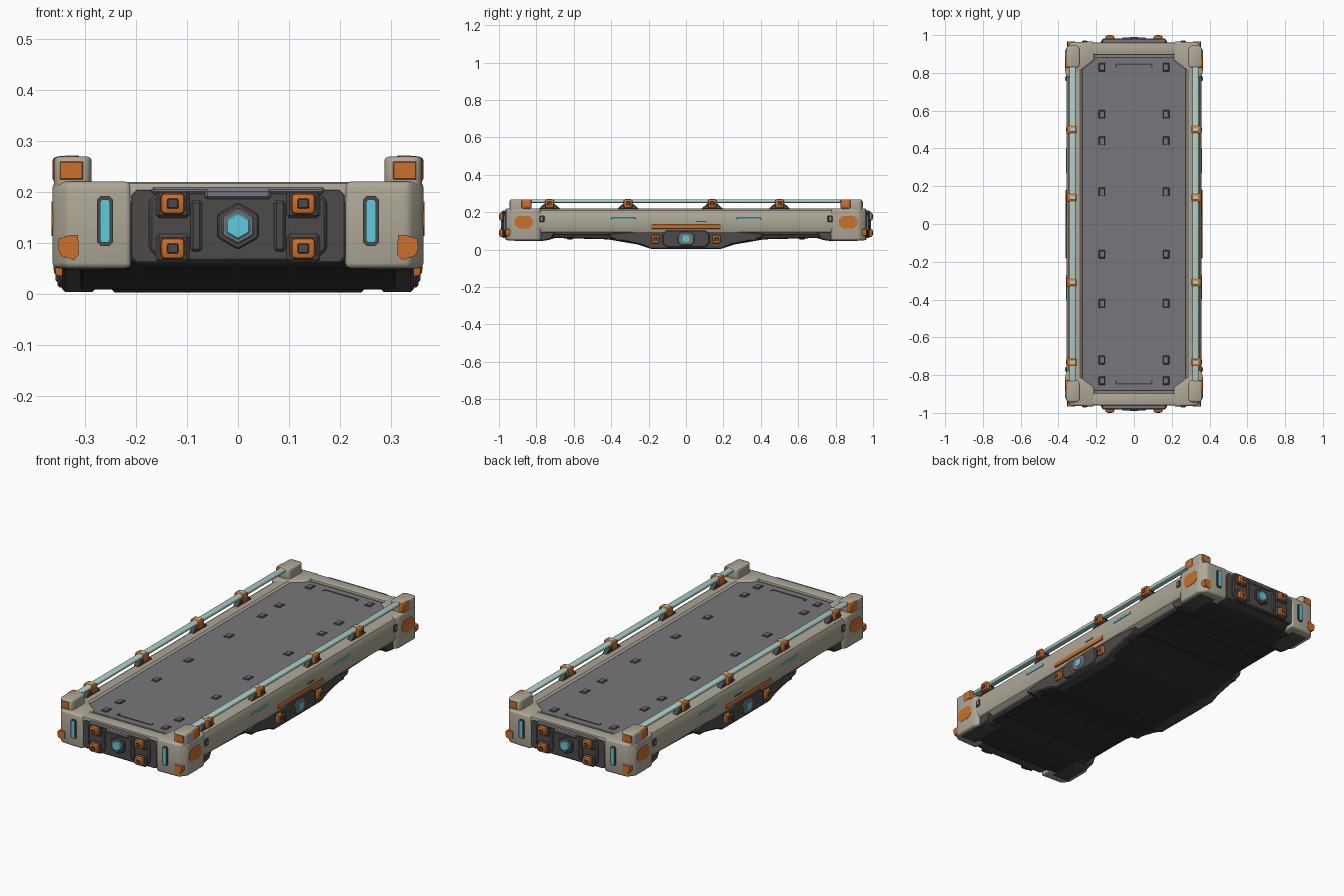
import bpy, bmesh, math
from mathutils import Vector


def material(name, r, g, b):
    m = bpy.data.materials.new(name)
    m.diffuse_color = (r, g, b, 1)
    return m


BEIGE = material("warm beige", 0.42, 0.39, 0.31)
GREY = material("deck grey", 0.185, 0.185, 0.20)
DARK = material("dark frame grey", 0.075, 0.07, 0.068)
BLACK = material("belly black", 0.03, 0.03, 0.03)
ORANGE = material("orange", 0.60, 0.16, 0.025)
PALE = material("pale aqua", 0.42, 0.62, 0.57)
CYAN = material("bright cyan", 0.12, 0.58, 0.72)


def finish(name, bm, mat, bevel, segments):
    bmesh.ops.recalc_face_normals(bm, faces=bm.faces[:])
    if bevel:
        bmesh.ops.bevel(bm, geom=bm.edges[:], offset=bevel, segments=segments,
                        profile=0.5, affect='EDGES', clamp_overlap=True)
    mesh = bpy.data.meshes.new(name)
    bm.to_mesh(mesh)
    bm.free()
    mesh.materials.append(mat)
    ob = bpy.data.objects.new(name, mesh)
    bpy.context.collection.objects.link(ob)
    return ob


def prism(name, axis, points, lo, hi, mat, bevel=0, segments=1):
    """Extrude a 2D outline along an axis: x takes (y,z), y takes (x,z), z takes (x,y)."""
    place = {'x': lambda a, b, c: (c, a, b),
             'y': lambda a, b, c: (a, c, b),
             'z': lambda a, b, c: (a, b, c)}[axis]
    bm = bmesh.new()
    ends = [[bm.verts.new(place(a, b, c)) for a, b in points] for c in (lo, hi)]
    bm.faces.new(ends[0])
    bm.faces.new(ends[1])
    n = len(points)
    for i in range(n):
        j = (i + 1) % n
        bm.faces.new((ends[0][i], ends[0][j], ends[1][j], ends[1][i]))
    return finish(name, bm, mat, bevel, segments)


def box(name, centre, size, mat, bevel=0, segments=1):
    x, y, z = centre
    w, d, h = (v / 2 for v in size)
    return prism(name, 'z', [(x - w, y - d), (x + w, y - d), (x + w, y + d), (x - w, y + d)],
                 z - h, z + h, mat, bevel, segments)


def octagon(cx, cy, w, h, c):
    """Outline of a rectangle with clipped corners."""
    w, h = w / 2, h / 2
    return [(cx - w + c, cy - h), (cx + w - c, cy - h), (cx + w, cy - h + c), (cx + w, cy + h - c),
            (cx + w - c, cy + h), (cx - w + c, cy + h), (cx - w, cy + h - c), (cx - w, cy - h + c)]


def mirrored(pts):
    """Complete a half outline (positive first coordinate) across zero."""
    return pts + [(-a, b) for a, b in reversed(pts)]


# --- central hull, deck and belly ---
box("hull_core", (0, 0, 0.14), (0.60, 1.86, 0.12), DARK)
prism("deck_rim", 'z', octagon(0, 0, 0.62, 1.90, 0.03), 0.15, 0.208, BEIGE, 0.004)
prism("deck_plate", 'z', octagon(0, 0, 0.55, 1.77, 0.06), 0.19, 0.213, GREY, 0.003)
prism("belly", 'x', mirrored([(0.2, 0.008), (0.26, 0.028), (0.42, 0.055), (0.70, 0.062),
                              (0.74, 0.05), (0.90, 0.05), (0.94, 0.075), (0.94, 0.11)]),
      -0.31, 0.31, BLACK, 0.004)
for y in (-0.62, -0.42, 0.42, 0.62):
    box("belly_rib", (0, y, 0.066), (0.58, 0.03, 0.026), BLACK, 0.005)
box("belly_keel", (0, 0, 0.02), (0.5, 0.3, 0.034), BLACK, 0.008)

# deck tie-down fittings
for s in (-1, 1):
    for y in (-0.83, -0.72, -0.42, -0.16, 0.17, 0.44, 0.58, 0.83):
        box("deck_tie_down_base", (s * 0.17, y, 0.213), (0.034, 0.045, 0.006), DARK, 0.002)
        box("deck_tie_down_pad", (s * 0.17, y, 0.216), (0.024, 0.035, 0.006), GREY, 0.002)
    box("deck_end_slot", (0, s * 0.845, 0.213), (0.19, 0.008, 0.004), DARK)
    for t in (-1, 1):
        box("deck_end_slot_tip", (t * 0.095, s * 0.838, 0.213), (0.008, 0.022, 0.004), DARK)

for s in (-1, 1):
    # --- long side beam ---
    beam = [(0.275, 0.08), (0.325, 0.08), (0.348, 0.095), (0.358, 0.125), (0.358, 0.185),
            (0.348, 0.208), (0.33, 0.219), (0.285, 0.219), (0.275, 0.211)]
    prism("side_beam", 'y', [(s * a, b) for a, b in beam], -0.86, 0.86, BEIGE)

    # --- hand rail with clamps ---
    box("hand_rail", (s * 0.326, 0, 0.259), (0.033, 1.74, 0.017), PALE, 0.006, 3)
    for y in (-0.73, -0.31, 0.14, 0.50):
        prism("rail_bracket", 'x', [(y - 0.06, 0.216), (y + 0.06, 0.216), (y + 0.022, 0.25),
                                    (y - 0.022, 0.25)], s * 0.312, s * 0.340, DARK, 0.003)
        box("rail_clamp", (s * 0.331, y, 0.247), (0.054, 0.046, 0.046), ORANGE, 0.008, 2)
        box("rail_clamp_window", (s * 0.357, y, 0.246), (0.006, 0.024, 0.022), DARK, 0.002)
        box("rail_clamp_top", (s * 0.326, y, 0.268), (0.030, 0.026, 0.006), PALE, 0.002)

    # --- side lights and slots ---
    for t in (-1, 1):
        box("side_light", (s * 0.358, t * 0.335, 0.166), (0.006, 0.13, 0.012), CYAN, 0.002)
        box("side_slot_frame", (s * 0.359, t * 0.77, 0.165), (0.008, 0.026, 0.036), DARK, 0.003)
        box("side_slot_fill", (s * 0.361, t * 0.77, 0.165), (0.007, 0.012, 0.022), BEIGE, 0.002)
    box("side_vent", (s * 0.357, 0.08, 0.15), (0.005, 0.06, 0.007), DARK)

    # --- middle undercarriage pod ---
    pod = mirrored([(0.19, 0.004), (0.24, 0.025), (0.40, 0.06), (0.42, 0.085), (0.27, 0.10),
                    (0.20, 0.122)])
    prism("side_pod", 'x', pod, s * 0.28, s * 0.345, DARK, 0.006)
    prism("side_pod_plate", 'x', octagon(0, 0.058, 0.25, 0.092, 0.022),
          s * 0.335, s * 0.354, DARK, 0.005)
    box("pod_orange_strip", (s * 0.351, 0, 0.122), (0.022, 0.37, 0.024), ORANGE, 0.006, 2)
    prism("pod_light_housing", 'x', octagon(0, 0.058, 0.09, 0.07, 0.018),
          s * 0.345, s * 0.358, GREY, 0.004)
    prism("pod_light", 'x', octagon(0, 0.058, 0.035, 0.035, 0.008),
          s * 0.354, s * 0.361, CYAN)
    for t in (-1, 1):
        box("pod_orange_lug", (s * 0.347, t * 0.163, 0.056), (0.026, 0.042, 0.046), ORANGE, 0.008, 2)
        box("pod_lug_window", (s * 0.359, t * 0.163, 0.056), (0.006, 0.020, 0.022), DARK, 0.002)
        # lower skids along the underside
        box("under_foot", (s * 0.315, t * 0.355, 0.068), (0.06, 0.05, 0.045), DARK, 0.007)
        prism("end_skid", 'x', [(t * a, b) for a, b in ((0.70, 0.09), (0.72, 0.055), (0.77, 0.046),
              (0.92, 0.046), (0.94, 0.07), (0.94, 0.11), (0.70, 0.11))],
              s * 0.25, s * 0.342, DARK, 0.005)

        # --- corner block ---
        block = [(0.21, 0.865), (0.33, 0.775), (0.352, 0.775), (0.364, 0.80), (0.364, 0.925),
                 (0.335, 0.962), (0.21, 0.966)]
        prism("corner_block", 'z', [(s * a, t * b) for a, b in block], 0.05, 0.22, BEIGE, 0.014, 3)
        prism("corner_cap", 'z', octagon(s * 0.324, t * 0.885, 0.074, 0.115, 0.012),
              0.20, 0.269, BEIGE, 0.010, 3)
        box("cap_front_patch", (s * 0.327, t * 0.942, 0.242), (0.046, 0.006, 0.036), ORANGE, 0.002)
        box("cap_side_clamp", (s * 0.349, t * 0.853, 0.244), (0.030, 0.055, 0.050), ORANGE, 0.008, 2)
        prism("corner_side_patch", 'x', octagon(t * 0.868, 0.147, 0.10, 0.068, 0.02),
              s * 0.360, s * 0.3655, ORANGE)
        prism("corner_low_patch", 'y', [(s * a, b) for a, b in ((0.312, 0.078), (0.322, 0.066),
              (0.348, 0.075), (0.354, 0.09), (0.352, 0.108), (0.33, 0.115), (0.314, 0.115))],
              t * 0.940, t * 0.966, ORANGE)
        # vertical end lamp
        prism("end_lamp_frame", 'y', octagon(s * 0.261, 0.143, 0.031, 0.098, 0.007),
              t * 0.960, t * 0.969, DARK)
        prism("end_lamp", 'y', octagon(s * 0.261, 0.143, 0.019, 0.084, 0.004),
              t * 0.962, t * 0.972, CYAN)

# --- both end faces ---
for t in (-1, 1):
    box("end_beam", (0, t * 0.928, 0.196), (0.50, 0.066, 0.046), BEIGE, 0.008, 2)
    prism("end_panel", 'y', octagon(0, 0.133, 0.424, 0.148, 0.012), t * 0.90, t * 0.962, DARK, 0.004)
    prism("end_coupler_plate", 'y', octagon(0, 0.135, 0.35, 0.145, 0.025),
          t * 0.95, t * 0.974, DARK, 0.006)
    box("end_top_lip", (0, t * 0.964, 0.203), (0.34, 0.034, 0.014), GREY, 0.005)
    box("end_top_tab", (0, t * 0.974, 0.196), (0.13, 0.026, 0.02), GREY, 0.005)
    # round-cornered hex sensor in the middle
    for name, r, lo, hi, mat in (("sensor_housing", 0.046, 0.96, 0.982, DARK),
                                 ("sensor_ring", 0.036, 0.97, 0.986, GREY),
                                 ("sensor_light", 0.027, 0.98, 0.989, CYAN)):
        hexagon = [(r * math.sin(k * math.pi / 3), 0.133 + r * math.cos(k * math.pi / 3))
                   for k in range(6)]
        prism(name, 'y', hexagon, t * lo, t * hi, mat, 0.003)
    for s in (-1, 1):
        box("end_web", (s * 0.082, t * 0.974, 0.133), (0.022, 0.014, 0.10), DARK, 0.005)
        for z in (0.089, 0.177):
            box("bumper_seat", (s * 0.128, t * 0.974, z), (0.066, 0.016, 0.056), DARK, 0.006)
            box("bumper", (s * 0.128, t * 0.984, z), (0.048, 0.028, 0.042), ORANGE, 0.009, 2)
            box("bumper_socket", (s * 0.128, t * 0.9965, z), (0.022, 0.007, 0.020), DARK, 0.002)

# smooth the rounded edges, keep the hard ones
bpy.ops.object.select_all(action='SELECT')
bpy.context.view_layer.objects.active = bpy.context.scene.objects[0]
bpy.ops.object.shade_smooth_by_angle(angle=math.radians(32))
